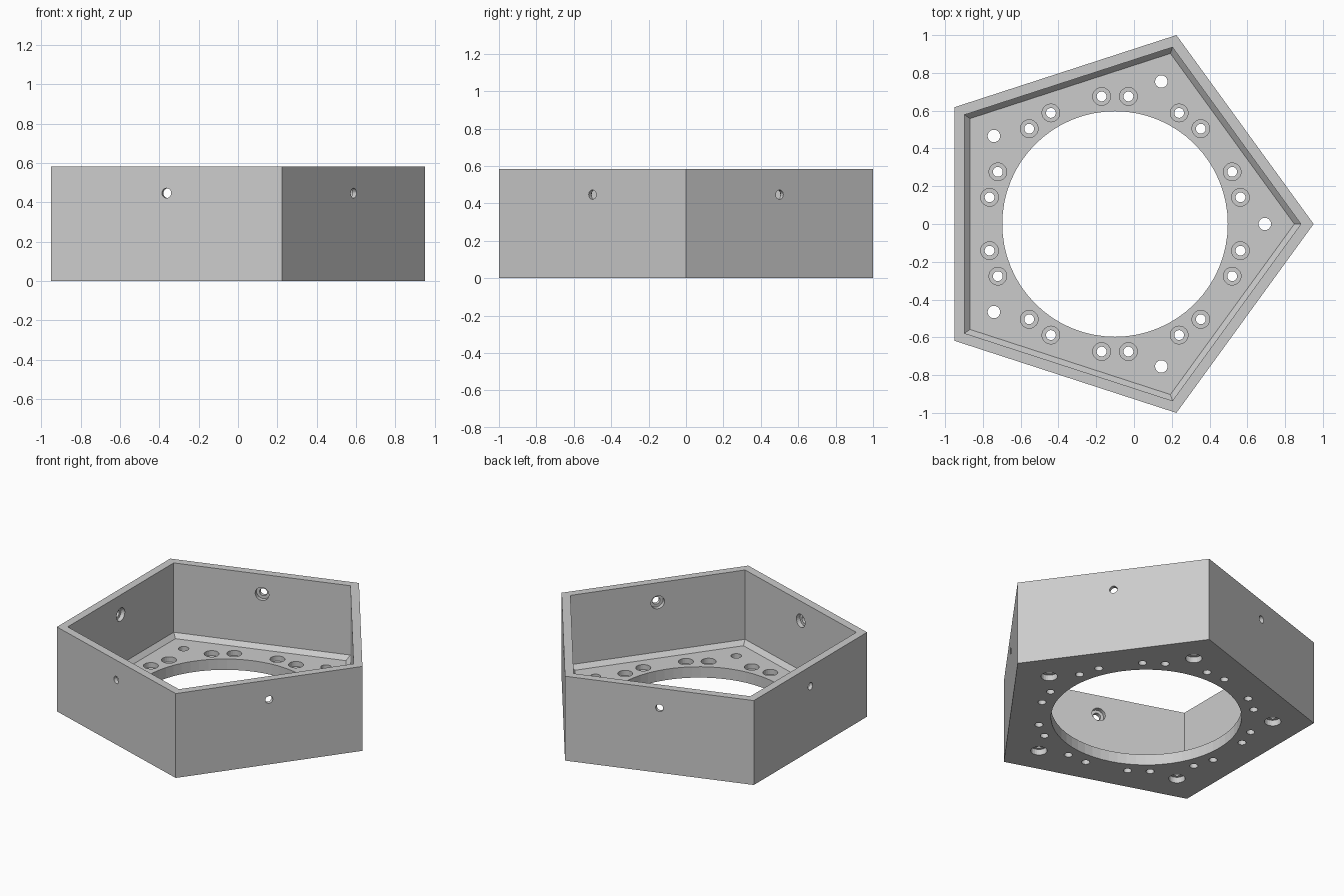
import bpy, bmesh
from math import cos, sin, pi, radians
from mathutils import Matrix

if "Cube" in bpy.data.objects:
    bpy.data.objects.remove(bpy.data.objects["Cube"])

CX = -0.1005                  # centre of the pentagon
OUT, H = 1.0515, 0.583        # outer circumradius, height
K = cos(pi / 5)               # apothem / circumradius
IN, IN_FLOOR = 0.796 / K, 0.768 / K
FLOOR, FILLET = 0.075, 0.104


def lathe(bm, profile, sides, matrix):
    """Capped solid of revolution about local z; profile is (radius, z) pairs."""
    rings = [[bm.verts.new(matrix @ Matrix.Translation(
        (r * cos(2 * pi * i / sides), r * sin(2 * pi * i / sides), z)).translation)
        for i in range(sides)] for r, z in profile]
    for a, b in zip(rings, rings[1:]):
        for i in range(sides):
            j = (i + 1) % sides
            bm.faces.new((a[i], a[j], b[j], b[i]))
    bm.faces.new(rings[0][::-1])
    bm.faces.new(rings[-1])


def finish(bm, name):
    bmesh.ops.recalc_face_normals(bm, faces=bm.faces)
    mesh = bpy.data.meshes.new(name)
    bm.to_mesh(mesh)
    bm.free()
    ob = bpy.data.objects.new(name, mesh)
    bpy.context.collection.objects.link(ob)
    return ob


centre = Matrix.Translation((CX, 0, 0))

# Pentagonal tray with a chamfered inside floor edge
bm = bmesh.new()
lathe(bm, [(OUT, 0), (OUT, H), (IN, H), (IN, FILLET), (IN_FLOOR, FLOOR)], 5, centre)
body = finish(bm, "pentagon_housing")

# Cutters: central bore, floor screw holes, wall screw holes
bm = bmesh.new()
lathe(bm, [(0.597, -0.1), (0.597, 0.2)], 64, centre)
for k in range(5):
    corner = centre @ Matrix.Rotation(radians(72 * k), 4, 'Z')
    side = centre @ Matrix.Rotation(radians(72 * k + 36), 4, 'Z')
    # corner holes, counterbored from below
    lathe(bm, [(0.052, -0.1), (0.052, 0.04), (0.033, 0.04), (0.033, 0.15)], 24,
          corner @ Matrix.Translation((0.793, 0, 0)))
    # paired holes, counterbored from above
    for a in (-24, -12, 12, 24):
        lathe(bm, [(0.026, -0.1), (0.026, 0.04), (0.047, 0.04), (0.047, 0.15)], 24,
              side @ Matrix.Rotation(radians(a), 4, 'Z') @ Matrix.Translation((0.679, 0, 0)))
    # wall holes, counterbored from inside
    lathe(bm, [(0.045, 0.7), (0.045, 0.825), (0.025, 0.825), (0.025, 0.95)], 24,
          side @ Matrix.Translation((0, 0, 0.447)) @ Matrix.Rotation(pi / 2, 4, 'Y'))
cutter = finish(bm, "hole_cutters")
cutter.hide_render = True

# Cut the holes and drop the cutters
mod = body.modifiers.new("holes", 'BOOLEAN')
mod.operation = 'DIFFERENCE'
mod.solver = 'EXACT'
mod.object = cutter
bpy.context.view_layer.objects.active = body
bpy.ops.object.modifier_apply(modifier=mod.name)
bpy.data.objects.remove(cutter)
